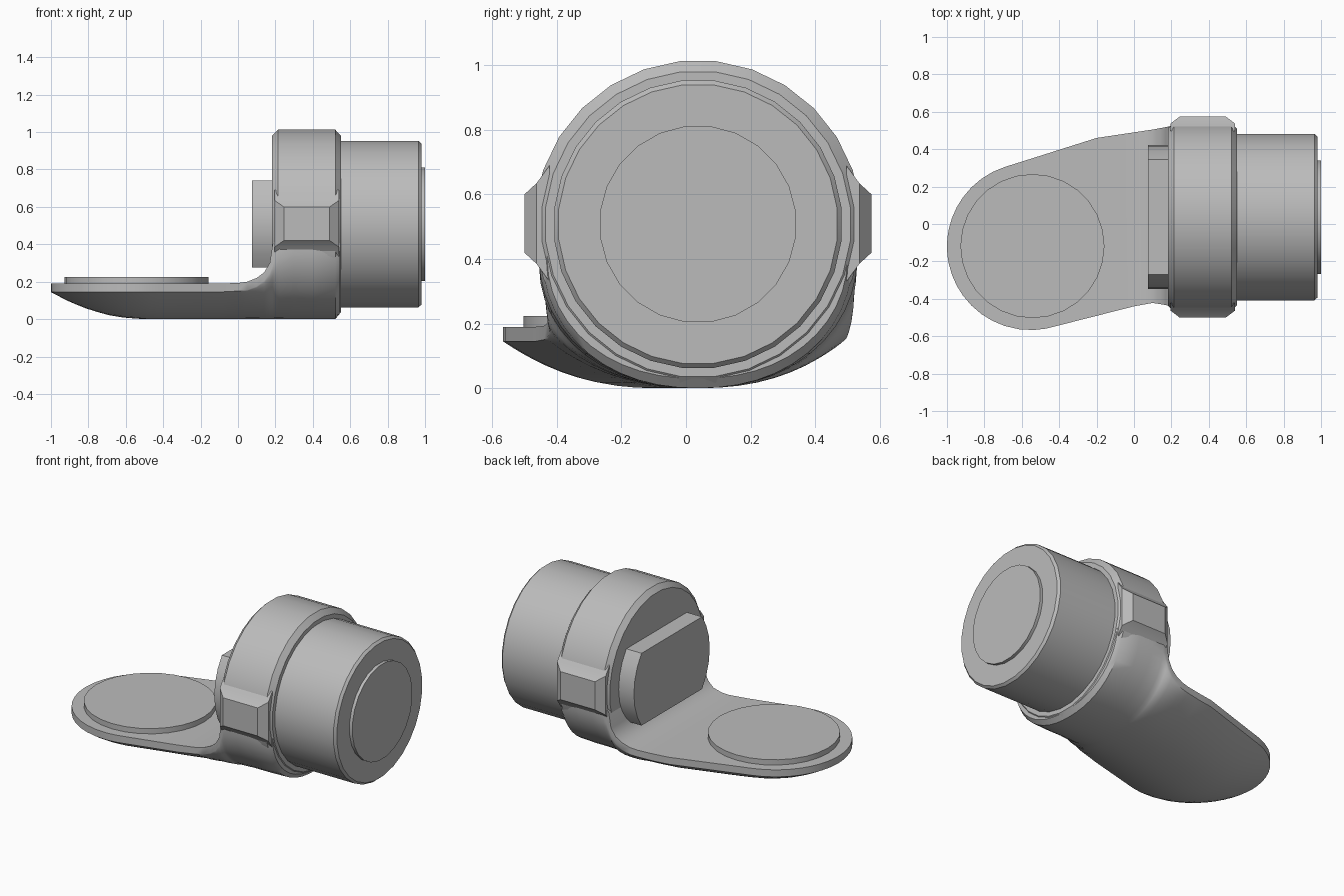
import bpy, bmesh, math

if "Cube" in bpy.data.objects:
    bpy.data.objects.remove(bpy.data.objects["Cube"])

CY, CZ = 0.037, 0.508  # axis of the barrel

mat = bpy.data.materials.new("plain grey")
mat.diffuse_color = (0.5, 0.5, 0.5, 1)
mat.use_nodes = True
mat.node_tree.nodes["Principled BSDF"].inputs["Base Color"].default_value = mat.diffuse_color


def make(name, verts, faces, angle=30):
    me = bpy.data.meshes.new(name)
    me.from_pydata(verts, [], faces)
    bm = bmesh.new()
    bm.from_mesh(me)
    bmesh.ops.remove_doubles(bm, verts=bm.verts, dist=1e-5)
    bmesh.ops.recalc_face_normals(bm, faces=bm.faces)
    bm.to_mesh(me)
    bm.free()
    ob = bpy.data.objects.new(name, me)
    bpy.context.collection.objects.link(ob)
    me.materials.append(mat)
    bpy.ops.object.select_all(action='DESELECT')
    ob.select_set(True)
    bpy.context.view_layer.objects.active = ob
    bpy.ops.object.shade_smooth_by_angle(angle=math.radians(angle))
    return ob


def loft(name, rings, angle=30):
    n = len(rings[0])
    verts = [p for r in rings for p in r]
    faces = [(i * n + j, i * n + (j + 1) % n, (i + 1) * n + (j + 1) % n, (i + 1) * n + j)
             for i in range(len(rings) - 1) for j in range(n)]
    faces += [tuple(range(n)), tuple(range(len(verts) - n, len(verts)))]
    return make(name, verts, faces, angle)


def circle_x(x, r, n):
    return [(x, CY + r * math.sin(2 * math.pi * (i + .5) / n),
             CZ + r * math.cos(2 * math.pi * (i + .5) / n)) for i in range(n)]


def turned(name, profile, n=28):
    return loft(name, [circle_x(x, r, n) for x, r in profile])


# barrel: collar ring, drum and end cap
turned("collar", [(.183, .477), (.213, .508), (.52, .508), (.55, .475)])
turned("drum", [(.5, .448), (.965, .448), (.98, .434)])
turned("end_cap", [(.95, .306), (1.0, .306)], 24)

# rear plate: disc with flat top and bottom
a0 = math.asin(.232 / .385)
plate = []
for s in (1, -1):
    for k in range(7):
        a = -a0 + 2 * a0 * k / 6
        plate.append((CY + s * .385 * math.cos(a), CZ + s * .385 * math.sin(a)))
loft("rear_plate", [[(x, y, z) for y, z in plate] for x in (.075, .25)])

# side lugs on the collar
for s, label in ((1, "back"), (-1, "front")):
    def rect(x0, x1, z0, z1, d):
        return [(x0, CY + s * d, z0), (x1, CY + s * d, z0), (x1, CY + s * d, z1), (x0, CY + s * d, z1)]
    loft("side_lug_" + label, [rect(.195, .54, .33, .69, .46), rect(.195, .54, .385, .635, .5),
                               rect(.245, .49, .42, .6, .538)], 15)


# tongue: flat top, bowl-shaped underside, rising into the collar
def lerp(x, pts):
    if x <= pts[0][0]:
        return pts[0][1]
    for (xa, a), (xb, b) in zip(pts, pts[1:]):
        if x <= xb:
            return a + (b - a) * (x - xa) / (xb - xa)
    return pts[-1][1]


TX, TY, TR = -.553, -.12, .447
HI = [(-.69, .305), (-.2, .46), (0, .49), (.1, .505), (.18, .52), (.22, .53), (.5, .53), (.545, .5)]
LO = [(-.42, -.547), (0, -.44), (.1, -.422), (.18, -.435), (.22, -.455), (.5, -.455), (.545, -.43)]
TOP = [(-.1, .19), (0, .193), (.05, .2), (.1, .22), (.14, .25), (.17, .3), (.185, .4), (.22, .45)]
RIM = [(-.05, .145), (.05, .155), (.1, .175), (.14, .205), (.17, .245), (.2, .33), (.23, .4)]
BOT = [(-1, .144), (-.9, .092), (-.8, .052), (-.7, .023), (-.6, .006), (-.5, 0), (.52, 0), (.545, .03)]
POW = [(0, 1), (.1, .8), (.22, .5)]

xs = [TX - TR * math.cos(math.radians(a)) for a in (1, 6, 12, 20, 28, 36, 45, 54, 63, 72, 82, 92, 100, 107.3)]
xs += [-.2, -.1, 0, .05, .1, .14, .17, .185, .2, .22, .3, .4, .52, .545]
N = 24
rings = []
for x in xs:
    arc = math.sqrt(max(0, TR ** 2 - (x - TX) ** 2))
    hi = TY + arc if x < -.69 else lerp(x, HI)
    lo = TY - arc if x < -.42 else lerp(x, LO)
    zt, zr, zb, p = (lerp(x, t) for t in (TOP, RIM, BOT, POW))
    c, h = (hi + lo) / 2, (hi - lo) / 2
    ring = [(x, hi, zt)]
    for k in range(N + 1):
        t = math.cos(math.pi * k / N)
        ring.append((x, c + h * t, zr - (zr - zb) * max(0, 1 - abs(t) ** 2.2) ** p))
    ring.append((x, lo, zt))
    rings.append(ring)
loft("tongue", rings, 35)

# round pad on the tongue
pad = [[(-.543 + .385 * math.cos(2 * math.pi * i / 28), -.118 + .385 * math.sin(2 * math.pi * i / 28), z)
        for i in range(28)] for z in (.17, .224)]
loft("round_pad", pad)
